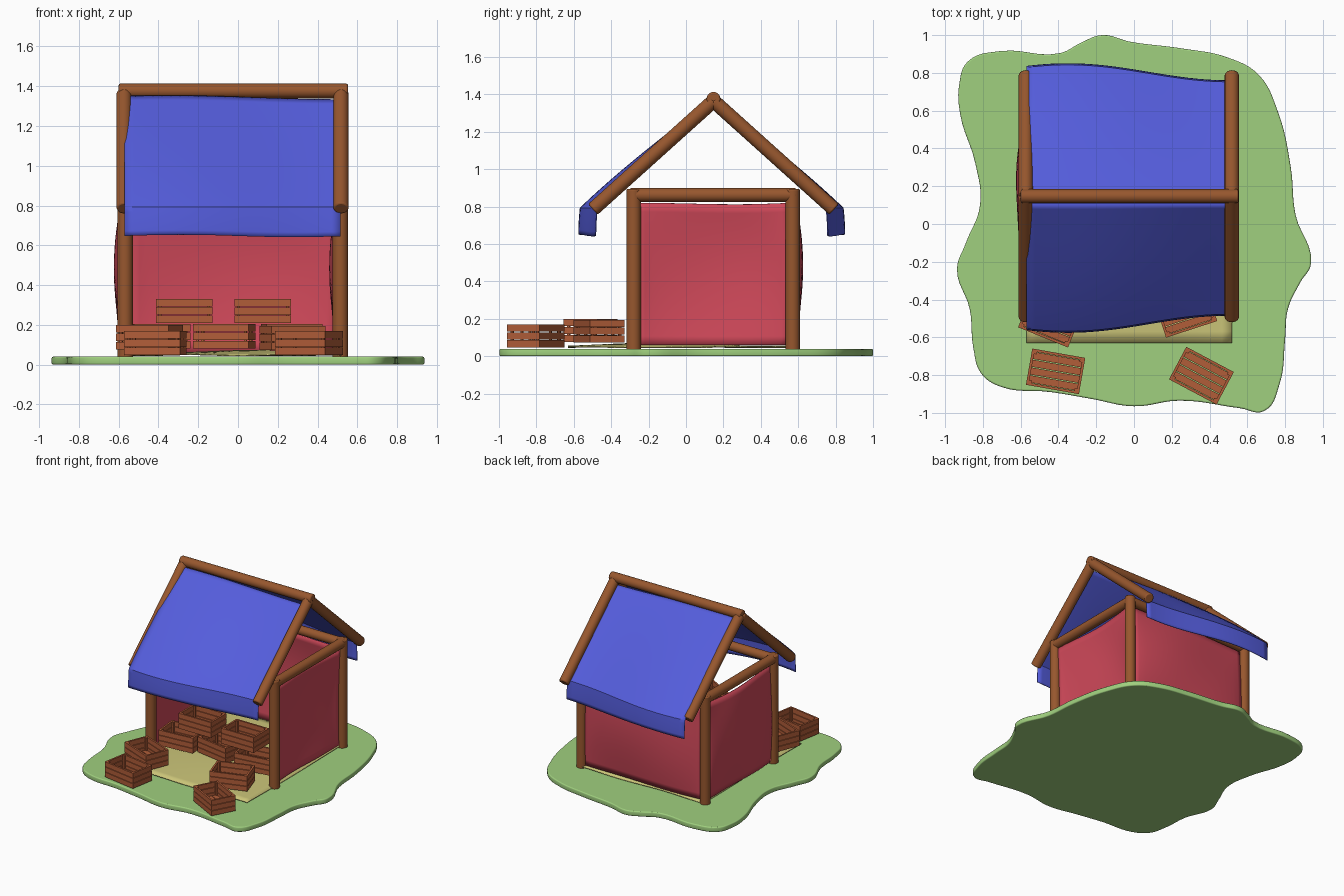
import bpy, bmesh
from math import sin, cos, pi, radians
from mathutils import Vector, Matrix

if "Cube" in bpy.data.objects:
    bpy.data.objects.remove(bpy.data.objects["Cube"])


def material(name, rgb):
    m = bpy.data.materials.new(name)
    m.diffuse_color = (*rgb, 1)
    m.use_nodes = True
    m.node_tree.nodes["Principled BSDF"].inputs["Base Color"].default_value = m.diffuse_color
    return m


GREEN = material("grass", (0.35, 0.63, 0.21))
WOOD = material("log", (0.31, 0.095, 0.027))
CRATE = material("crate_wood", (0.44, 0.11, 0.04))
RED = material("red_cloth", (0.62, 0.065, 0.10))
BLUE = material("blue_cloth", (0.09, 0.11, 0.72))
STRAW = material("straw", (0.60, 0.56, 0.19))


def add(name, bm, mat):
    bmesh.ops.recalc_face_normals(bm, faces=bm.faces)
    me = bpy.data.meshes.new(name)
    bm.to_mesh(me)
    bm.free()
    me.materials.append(mat)
    ob = bpy.data.objects.new(name, me)
    bpy.context.collection.objects.link(ob)
    return ob


def log(name, a, b, r):
    a, b = Vector(a), Vector(b)
    d = b - a
    bm = bmesh.new()
    bmesh.ops.create_cone(bm, cap_ends=True, segments=20, radius1=r, radius2=r, depth=d.length)
    bm.transform(Matrix.Translation((a + b) / 2) @ d.to_track_quat('Z', 'Y').to_matrix().to_4x4())
    ob = add(name, bm, WOOD)
    bev = ob.modifiers.new("soft_ends", 'BEVEL')
    bev.width, bev.segments, bev.limit_method, bev.angle_limit = 0.008, 2, 'ANGLE', radians(50)
    return ob


def sheet(name, fn, nu, nv, mat, thick=0.006):
    bm = bmesh.new()
    g = [[bm.verts.new(fn(i / nu, j / nv)) for j in range(nv + 1)] for i in range(nu + 1)]
    for i in range(nu):
        for j in range(nv):
            bm.faces.new((g[i][j], g[i + 1][j], g[i + 1][j + 1], g[i][j + 1]))
    ob = add(name, bm, mat)
    sol = ob.modifiers.new("thickness", 'SOLIDIFY')
    sol.thickness, sol.offset = thick, 0
    return ob


# Grass island: smooth closed outline with a rounded rim
outline = [(-.88, .86), (-.71, .915), (-.39, .905), (-.28, .96), (-.17, 1), (-.02, .965), (.25, .93),
           (.5, .88), (.66, .79), (.76, .6), (.83, .3), (.855, .05), (.937, -.21), (.88, -.31),
           (.815, -.45), (.80, -.61), (.77, -.85), (.69, -.99), (.56, -.975), (.24, -.935), (0, -.965),
           (-.23, -.925), (-.44, -.89), (-.71, -.86), (-.81, -.79), (-.85, -.66), (-.87, -.45),
           (-.937, -.24), (-.89, -.1), (-.815, .1), (-.84, .32), (-.92, .58), (-.925, .74)]
cu = bpy.data.curves.new("grass_outline", 'CURVE')
cu.dimensions, cu.fill_mode = '2D', 'BOTH'
cu.extrude, cu.bevel_depth, cu.bevel_resolution, cu.offset = 0.012, 0.008, 2, -0.008
sp = cu.splines.new('BEZIER')
sp.bezier_points.add(len(outline) - 1)
sp.use_cyclic_u, sp.resolution_u = True, 6
for p, (x, y) in zip(sp.bezier_points, outline):
    p.co = (x, y, 0)
    p.handle_left_type = p.handle_right_type = 'AUTO'
cu.materials.append(GREEN)
ground = bpy.data.objects.new("grass_ground", cu)
bpy.context.collection.objects.link(ground)
ground.location.z = 0.02
bpy.context.view_layer.objects.active = ground
ground.select_set(True)
bpy.ops.object.convert(target='MESH')

# Straw mat, slightly wavy
sheet("floor_mat", lambda u, v: (-.57 + 1.09 * u, -.63 + 1.23 * v,
      .05 + .018 * sin(pi * u) * sin(pi * min(1, v * 1.3)) + .004 * sin(9 * u + 5 * v)), 20, 20, STRAW)

# Log frame
XL, XR, YF, YB, YC = -.568, .515, -.28, .57, .147
for sx, x in (("left", XL), ("right", XR)):
    for sy, y in (("front", YF), ("back", YB)):
        log(f"{sy}_{sx}_post", (x, y, .03), (x, y, .895), .039)
    log(f"{sx}_beam", (x, YF - .02, .862), (x, YB + .02, .862), .037)
    for sy, s in (("front", -1), ("back", 1)):
        log(f"{sy}_{sx}_rafter", (x - .005 if x < 0 else x + .003, YC, 1.365),
            (x - .005 if x < 0 else x + .003, YC + s * .645, .785), .038)
for sy, y in (("front", YF), ("back", YB)):
    log(f"{sy}_beam", (XL - .02, y, .862), (XR + .02, y, .862), .035)
log("ridge_pole", (-.6, YC, 1.376), (.553, YC, 1.376), .037)


# Cloth walls, bulging in the wind
def bulge(u, v):
    return .055 * sin(pi * u) ** .7 * sin(pi * (.08 + .84 * v)) + .006 * sin(7 * u + 4 * v)


def wall_z(u, v):
    return .06 + (.76 - .014 * sin(pi * u) * u) * v


for sx, x in (("left", XL), ("right", XR)):
    sheet(f"{sx}_wall_cloth",
          lambda u, v, x=x: (x - bulge(u, v), YF + .02 + (YB - YF - .04) * u, wall_z(u, v)), 20, 16, RED)
sheet("back_wall_cloth",
      lambda u, v: (XL + .02 + (XR - XL - .04) * u, YB + bulge(u, v), wall_z(u, v)), 20, 16, RED)


# Roof cloths: slope, rounded fold, hanging flap
def roof(u, v):
    x = -.57 + 1.085 * u
    d = .045 + .045 * cos(pi * (x + .35) / .85)
    t = min(1, v / .8)
    q = max(0, (v - .8) / .2)
    y = .11 - .585 * t - d * sin(pi / 2 * t) - .008 * sin(pi / 2 * q)
    z = 1.352 - .56 * t - .02 * (1 - t) * (1 - d / .09)
    return x, y, z - .145 * q + .006 * sin(6 * u) * q


sheet("front_roof_cloth", roof, 24, 30, BLUE)
sheet("back_roof_cloth", lambda u, v: (roof(u, v)[0], .275 - roof(u, v)[1], roof(u, v)[2]), 24, 30, BLUE)


# Open slatted crates
def crate(name, x, y, z, deg):
    L, W, H, T = .285, .195, .125, .014
    bm = bmesh.new()

    def board(cx, cy, cz, sx, sy, sz):
        bmesh.ops.create_cube(bm, size=1, matrix=Matrix.Translation((cx, cy, cz)) @
                              Matrix.Diagonal((sx, sy, sz, 1)))
    h = H / 3
    for k in range(3):
        cz = h * (k + .5)
        for s in (-1, 1):
            board(0, s * (W - T) / 2, cz, L, T, h - .004)
            board(s * (L - T) / 2, 0, cz, T, W - 2 * T, h - .004)
    w = (W - 2 * T) / 4
    for k in range(4):
        board(0, w * (k - 1.5), .012, L - 2 * T, w - .004, .014)
    # corner battens
    for sx in (-1, 1):
        for sy in (-1, 1):
            board(sx * (L / 2 - T - .006), sy * (W / 2 - T - .006), H / 2, .014, .014, H - .008)
    ob = add(name, bm, CRATE)
    ob.location = (x, y, z)
    ob.rotation_euler.z = radians(deg)


crates = [(-.415, -.78, .046, -10), (.357, -.803, .046, -28), (.275, -.465, .072, 18), (-.445, -.51, .075, -22),
          (-.39, -.14, .08, 5), (-.07, -.11, .08, -10), (.27, -.14, .08, 8),
          (-.27, -.06, .208, 0), (.125, -.09, .206, 0)]
for i, c in enumerate(crates):
    crate(f"crate_{i + 1}", *c)

# Smooth the round parts and cloth
bpy.ops.object.select_all(action='DESELECT')
for ob in bpy.context.scene.objects:
    if ob.type == 'MESH' and not ob.name.startswith("crate"):
        ob.select_set(True)
        bpy.context.view_layer.objects.active = ob
bpy.ops.object.shade_smooth_by_angle(angle=radians(40))
